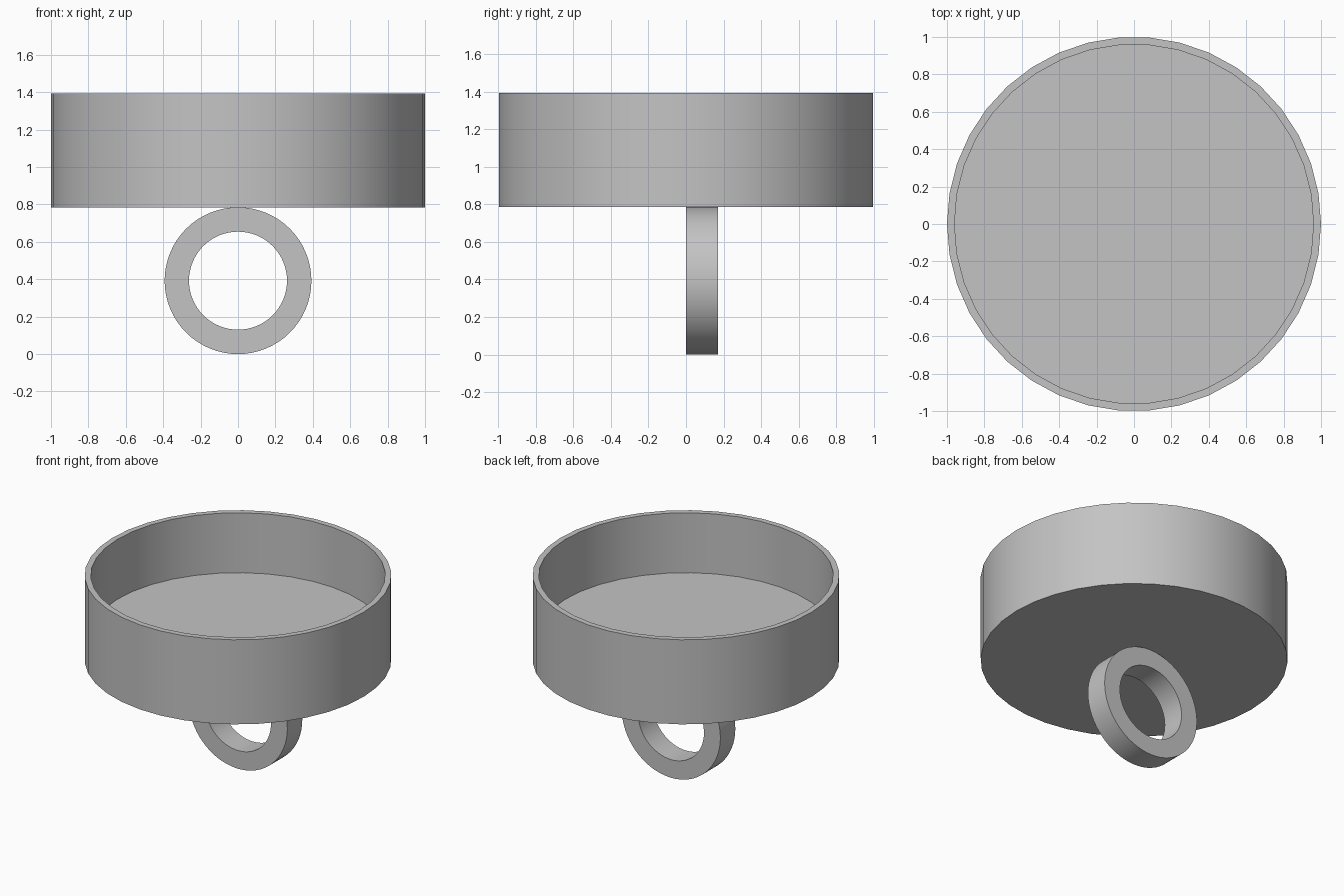
import bpy, bmesh, math
from mathutils import Matrix

if "Cube" in bpy.data.objects:
    bpy.data.objects.remove(bpy.data.objects["Cube"], do_unlink=True)

grey = bpy.data.materials.new("plain grey")
grey.use_nodes = True
colour = (0.55, 0.55, 0.55, 1)
grey.diffuse_color = colour
grey.node_tree.nodes["Principled BSDF"].inputs["Base Color"].default_value = colour


def lathe(name, profile, sides, closed, matrix=Matrix()):
    """Turn a (radius, height) profile about the z axis, then place it."""
    bm = bmesh.new()
    verts = [bm.verts.new((r, 0, h)) for r, h in profile]
    edges = [bm.edges.new(pair) for pair in zip(verts, verts[1:])]
    if closed:
        edges.append(bm.edges.new((verts[-1], verts[0])))
    bmesh.ops.spin(bm, geom=verts + edges, cent=(0, 0, 0), axis=(0, 0, 1),
                   angle=math.tau, steps=sides, use_merge=True)
    bmesh.ops.remove_doubles(bm, verts=bm.verts, dist=0.0005)
    # Close the flat discs of an open profile
    if not closed:
        bmesh.ops.holes_fill(bm, edges=[e for e in bm.edges if e.is_boundary], sides=0)
    bmesh.ops.transform(bm, matrix=matrix, verts=bm.verts)
    bmesh.ops.recalc_face_normals(bm, faces=bm.faces)
    mesh = bpy.data.meshes.new(name)
    bm.to_mesh(mesh)
    bm.free()
    mesh.materials.append(grey)
    obj = bpy.data.objects.new(name, mesh)
    bpy.context.collection.objects.link(obj)
    bpy.ops.object.select_all(action='DESELECT')
    obj.select_set(True)
    bpy.context.view_layer.objects.active = obj
    bpy.ops.object.shade_smooth_by_angle(angle=math.radians(30))
    return obj


# Round tray with a thin wall and a thick floor
base, floor, rim = 0.785, 0.962, 1.393
lathe("round_tray", [(1, base), (1, rim), (0.96, rim), (0.96, floor)], 38, False)

# Finger ring hanging below, its front face on the centre plane
outer, inner, width = 0.3925, 0.262, 0.17
placement = Matrix.Translation((0, width, outer)) @ Matrix.Rotation(math.pi / 2, 4, 'X')
lathe("finger_ring", [(inner, 0), (outer, 0), (outer, width), (inner, width)],
      64, True, placement)
